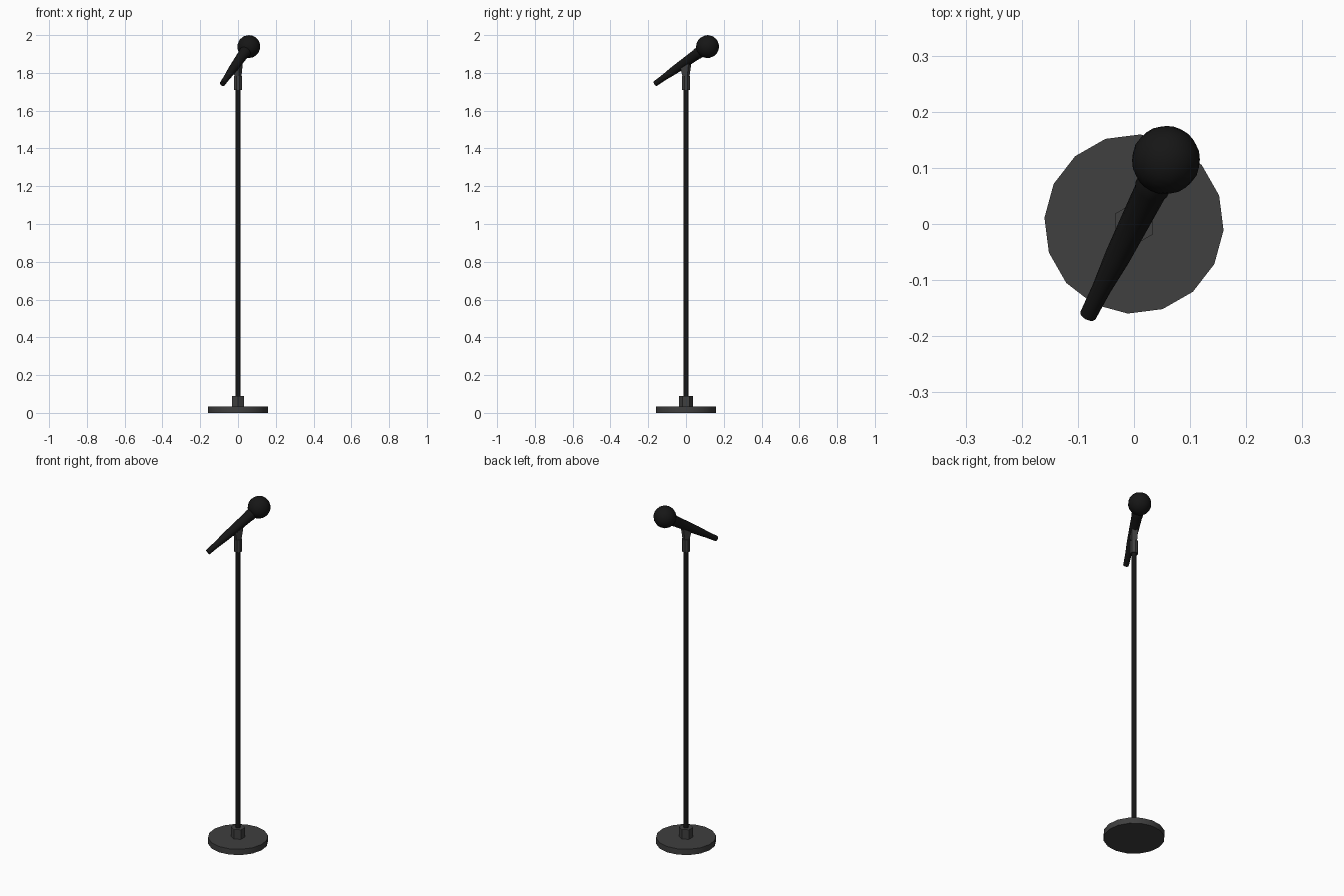
import bpy, bmesh, math
from mathutils import Vector, Matrix

if "Cube" in bpy.data.objects:
    bpy.data.objects.remove(bpy.data.objects["Cube"])


def material(name, value):
    m = bpy.data.materials.new(name)
    m.diffuse_color = (value, value, value, 1)
    m.use_nodes = True
    m.node_tree.nodes["Principled BSDF"].inputs["Base Color"].default_value = m.diffuse_color
    return m


black = material("black", 0.008)
charcoal = material("charcoal", 0.05)


def add_object(name, bm, mat, angle=None):
    bmesh.ops.recalc_face_normals(bm, faces=bm.faces)
    mesh = bpy.data.meshes.new(name)
    bm.to_mesh(mesh)
    bm.free()
    mesh.materials.append(mat)
    ob = bpy.data.objects.new(name, mesh)
    bpy.context.collection.objects.link(ob)
    if angle:
        bpy.ops.object.select_all(action='DESELECT')
        ob.select_set(True)
        bpy.context.view_layer.objects.active = ob
        bpy.ops.object.shade_smooth_by_angle(angle=math.radians(angle))
    return ob


def lathe(name, profile, sides, mat, matrix=Matrix(), turn=0, angle=40):
    """Closed solid of revolution from (radius, height) points."""
    bm = bmesh.new()
    rings = []
    for r, z in profile:
        ring = []
        for i in range(sides):
            a = math.radians(turn) + i * math.tau / sides
            ring.append(bm.verts.new(matrix @ Vector((r * math.cos(a), r * math.sin(a), z))))
        rings.append(ring)
    for lo, hi in zip(rings, rings[1:]):
        for i in range(sides):
            j = (i + 1) % sides
            bm.faces.new((lo[i], lo[j], hi[j], hi[i]))
    bm.faces.new(rings[0][::-1])
    bm.faces.new(rings[-1])
    return add_object(name, bm, mat, angle)


# Stand: disc base, hexagonal collar, pole and clip socket
lathe("base_disc", [(0.16, 0), (0.16, 0.034)], 16, charcoal, turn=-4)
lathe("base_collar", [(0.038, 0.03), (0.038, 0.09)], 6, charcoal, turn=90)
lathe("pole", [(0.014, 0.03), (0.014, 1.75)], 10, black)
lathe("clip_socket", [(0.022, 1.71), (0.022, 1.783)], 8, charcoal, turn=22.5)

# Microphone axis, from tail to ball
tail = Vector((-0.082, -0.163, 1.743))
ball = Vector((0.057, 0.114, 1.939))
axis = ball - tail
length = axis.length
rot = axis.to_track_quat('Z', 'Y').to_matrix().to_4x4()

# Clip bracket flaring up into the microphone body
flat = Vector((axis.x, axis.y, 0))
slope = axis.z / flat.length
flat.normalize()
side = Vector((-flat.y, flat.x, 0))
bm = bmesh.new()
for reach, half, z, tilt in ((0.013, 0.013, 1.775, 0), (0.025, 0.017, 1.845, slope)):
    for u in (-1, 1):
        for v in (-1, 1):
            bm.verts.new(flat * u * reach + side * v * half + Vector((0, 0, z + tilt * u * reach)))
bmesh.ops.convex_hull(bm, input=bm.verts)
add_object("clip_bracket", bm, charcoal)

# Tapered handle with a rim below the ball
lathe("microphone_handle",
      [(0.015, 0), (0.017, 0.17 * length), (0.023, 0.38 * length),
       (0.029, 0.8 * length), (0.031, 0.81 * length), (0.031, 0.88 * length)],
      12, black, Matrix.Translation(tail) @ rot)

# Ball grille
bm = bmesh.new()
bmesh.ops.create_uvsphere(bm, u_segments=16, v_segments=10, radius=0.061,
                          matrix=Matrix.Translation(ball) @ rot)
add_object("microphone_ball", bm, black, 60)
